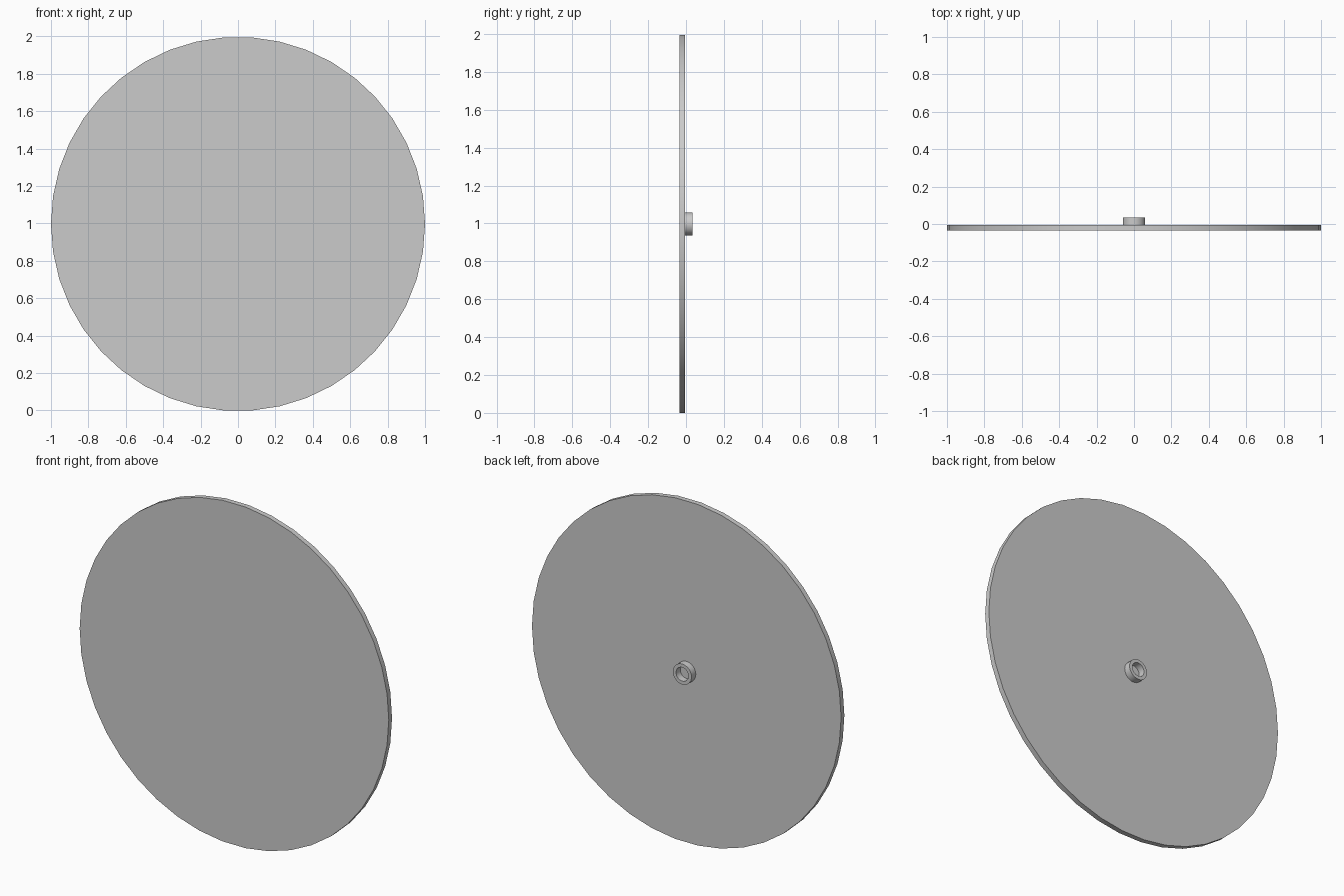
import bpy, bmesh
from math import sin, cos, pi, radians

if "Cube" in bpy.data.objects:
    bpy.data.objects.remove(bpy.data.objects["Cube"])

CZ = cos(pi / 42)  # disc rests on its lowest flat edge


def spin_profile(name, profile, sides, closed):
    """Revolve (radius, y) points about the disc's y axis."""
    bm = bmesh.new()
    rings = []
    for r, y in profile:
        rings.append([bm.verts.new((r * cos(2 * pi * i / sides), y,
                                    CZ + r * sin(2 * pi * i / sides)))
                      for i in range(sides)])
    pairs = list(zip(rings, rings[1:] + rings[:1] if closed else rings[1:]))
    for a, b in pairs:
        for i in range(sides):
            j = (i + 1) % sides
            bm.faces.new((a[i], a[j], b[j], b[i]))
    if not closed:
        bm.faces.new(rings[0])
        bm.faces.new(rings[-1])
    bmesh.ops.recalc_face_normals(bm, faces=bm.faces)
    mesh = bpy.data.meshes.new(name)
    bm.to_mesh(mesh)
    bm.free()
    obj = bpy.data.objects.new(name, mesh)
    bpy.context.collection.objects.link(obj)
    bpy.ops.object.select_all(action='DESELECT')
    obj.select_set(True)
    bpy.context.view_layer.objects.active = obj
    bpy.ops.object.shade_smooth_by_angle(angle=radians(30))
    return obj


# Thin round plate
spin_profile("disc", [(1.0, -0.035), (1.0, -0.005)], 42, False)

# Small hollow collar on the back
spin_profile("hub_collar", [(0.06, -0.005), (0.06, 0.035),
                            (0.04, 0.035), (0.04, -0.005)], 32, True)
